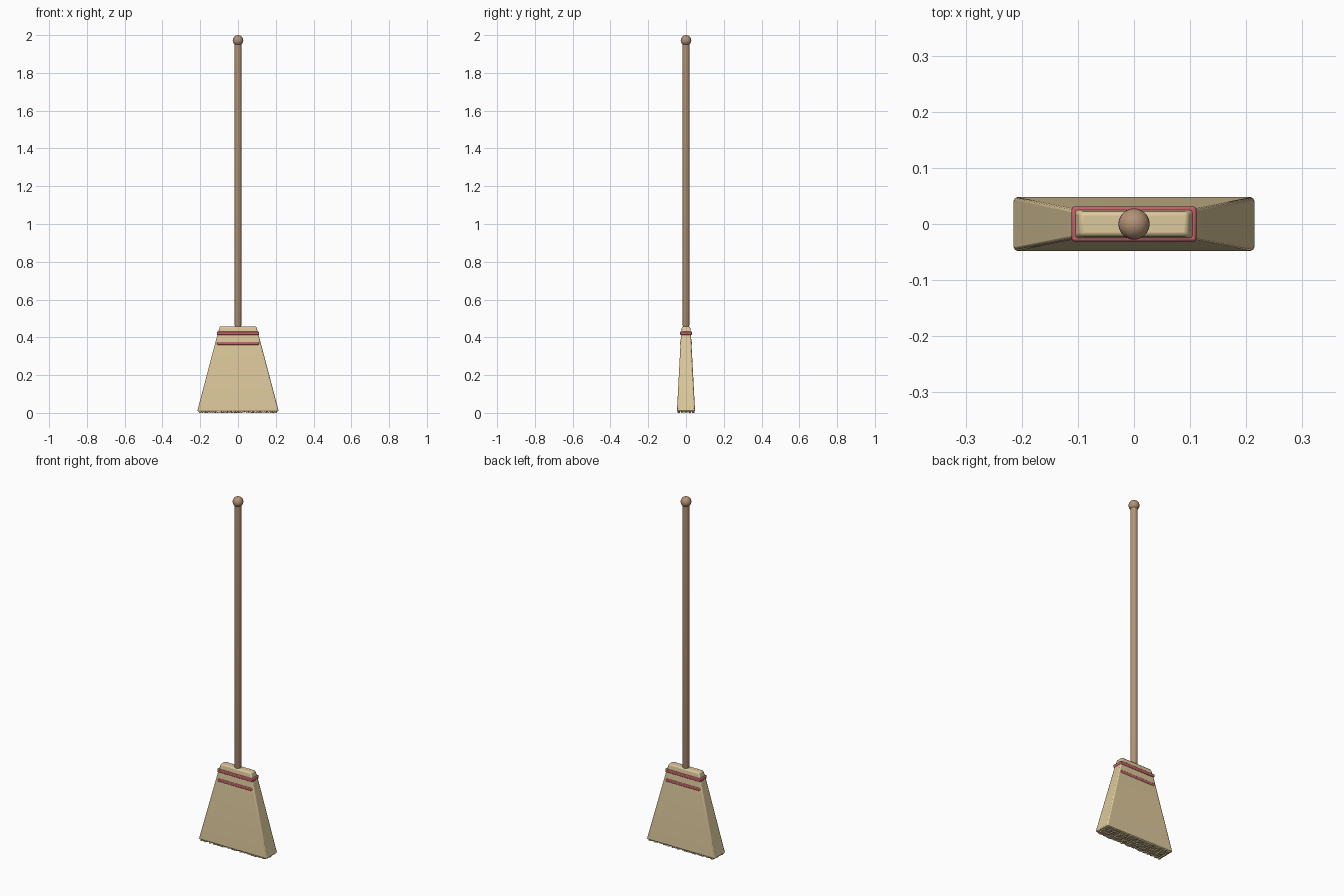
import bpy, bmesh, math, random

if "Cube" in bpy.data.objects:
    bpy.data.objects.remove(bpy.data.objects["Cube"])
random.seed(4)

def material(name, rgb):
    m = bpy.data.materials.new(name)
    m.diffuse_color = (*rgb, 1)
    m.use_nodes = True
    m.node_tree.nodes["Principled BSDF"].inputs["Base Color"].default_value = m.diffuse_color
    return m

WOOD = material("wood", (0.45, 0.29, 0.18))
STRAW = material("straw", (0.72, 0.58, 0.33))
RED = material("red_twine", (0.55, 0.12, 0.14))

def finish(name, bm, mat, bevel=0, smooth=False):
    bmesh.ops.recalc_face_normals(bm, faces=bm.faces)
    me = bpy.data.meshes.new(name)
    bm.to_mesh(me)
    bm.free()
    me.materials.append(mat)
    ob = bpy.data.objects.new(name, me)
    bpy.context.collection.objects.link(ob)
    if bevel:
        mod = ob.modifiers.new("bevel", 'BEVEL')
        mod.width, mod.segments, mod.limit_method = bevel, 2, 'ANGLE'
        mod.angle_limit = math.radians(40)
    if smooth:
        bpy.ops.object.select_all(action='DESELECT')
        ob.select_set(True)
        bpy.context.view_layer.objects.active = ob
        bpy.ops.object.shade_smooth_by_angle(angle=math.radians(40))
    return ob

def loft(bm, rings):
    for a, b in zip(rings, rings[1:]):
        n = len(a)
        for i in range(n):
            bm.faces.new((a[i], a[(i + 1) % n], b[(i + 1) % n], b[i]))
    bm.faces.new(rings[0][::-1])
    bm.faces.new(rings[-1])

def rect_loft(bm, sections):
    # sections: (half width, half depth, z)
    loft(bm, [[bm.verts.new((sx * w, sy * d, z)) for sx, sy in
               ((-1, -1), (1, -1), (1, 1), (-1, 1))] for w, d, z in sections])

def lathe(name, profile, mat, sides):
    bm = bmesh.new()
    loft(bm, [[bm.verts.new((r * math.cos(2 * math.pi * i / sides),
                             r * math.sin(2 * math.pi * i / sides), z))
               for i in range(sides)] for r, z in profile])
    return finish(name, bm, mat, smooth=True)

# handle
lathe("handle", [(0.017, 0.43), (0.017, 0.462), (0.019, 0.468), (0.019, 1.955)], WOOD, 20)

# knob at the top of the handle
bm = bmesh.new()
bmesh.ops.create_uvsphere(bm, u_segments=20, v_segments=12, radius=0.028)
bmesh.ops.translate(bm, vec=(0, 0, 1.972), verts=bm.verts)
finish("knob", bm, WOOD, smooth=True)

# flared straw head
bm = bmesh.new()
rect_loft(bm, [(0.216, 0.048, 0.008), (0.106, 0.026, 0.425), (0.096, 0.021, 0.458)])
finish("broom_head", bm, STRAW, bevel=0.006, smooth=True)

# twine bands
for name, z in (("upper_band", 0.421), ("lower_band", 0.368)):
    bm = bmesh.new()
    rect_loft(bm, [(0.111, 0.031, z - 0.009), (0.111, 0.031, z + 0.009)])
    finish(name, bm, RED, bevel=0.004, smooth=True)

# bristle tips under the head
bm = bmesh.new()
for row in range(5):
    for i in range(32):
        x = -0.2 + 0.4 * i / 31 + random.uniform(-0.002, 0.002)
        y = -0.038 + 0.019 * row
        low = random.choice((0, 0.002, 0.004))
        quad = ((-1, -1), (1, -1), (1, 1), (-1, 1))
        loft(bm, [[bm.verts.new((x + sx * 0.0045, y + sy * 0.007, z)) for sx, sy in quad]
                  for z in (low, 0.014)])
finish("bristle_tips", bm, STRAW)
